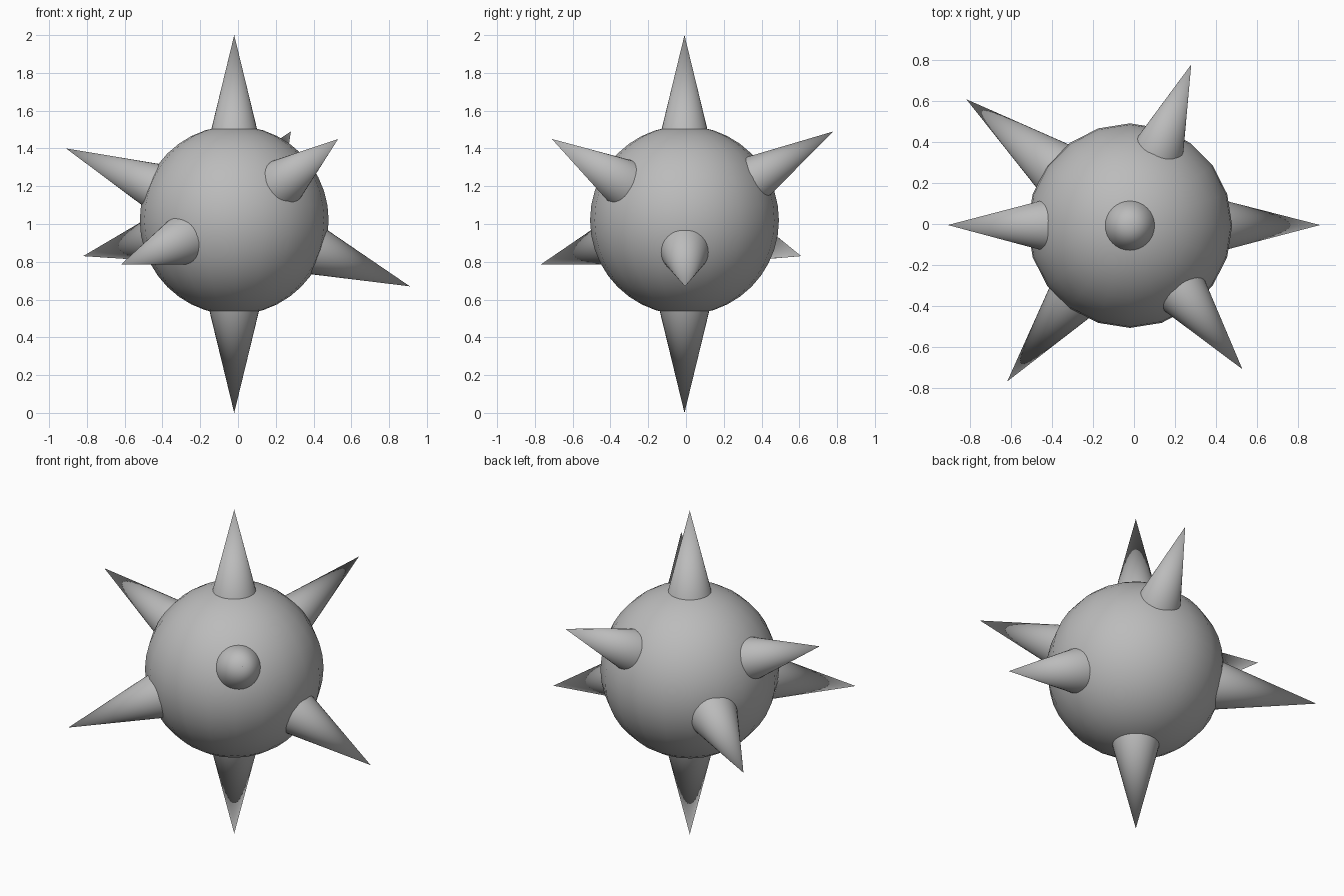
import bpy
import math
from mathutils import Vector

cube = bpy.data.objects.get("Cube")
if cube:
    bpy.data.objects.remove(cube, do_unlink=True)

# Single plain grey for the whole model
grey = bpy.data.materials.new("grey")
grey.use_nodes = True
colour = (0.5, 0.5, 0.5, 1.0)
grey.diffuse_color = colour
grey.node_tree.nodes["Principled BSDF"].inputs["Base Color"].default_value = colour

CENTRE = Vector((-0.02, -0.008, 1.02))
RADIUS = 0.5
SLOPE = 0.243   # spike radius gained per unit of length
BURIED = 0.42   # distance from the centre to each spike base


def finish(name):
    obj = bpy.context.object
    obj.name = name
    obj.data.materials.append(grey)
    bpy.ops.object.shade_smooth_by_angle(angle=math.radians(35))
    return obj


def add_spike(name, tip):
    """Cone from inside the ball out to the tip, pointing away from the centre."""
    axis = Vector(tip) - CENTRE
    length = axis.length - BURIED
    middle = CENTRE + axis.normalized() * (BURIED + length / 2)
    bpy.ops.mesh.primitive_cone_add(
        vertices=32, radius1=length * SLOPE, radius2=0, depth=length,
        location=middle, rotation=axis.to_track_quat('Z', 'Y').to_euler())
    return finish(name)


# Round body
bpy.ops.mesh.primitive_uv_sphere_add(
    segments=20, ring_count=20, radius=RADIUS, location=CENTRE)
finish("ball")

# Spikes, each given by its tip
spikes = {
    "top_spike": (CENTRE.x, CENTRE.y, 2.0),
    "bottom_spike": (CENTRE.x, CENTRE.y, 0.0),
    "upper_right_spike": (-0.91, -0.005, 1.40),
    "upper_front_left_spike": (0.53, -0.71, 1.45),
    "upper_back_left_spike": (0.28, 0.78, 1.49),
    "lower_left_spike": (0.91, -0.005, 0.67),
    "lower_front_right_spike": (-0.62, -0.77, 0.785),
    "lower_back_right_spike": (-0.82, 0.61, 0.83),
}
for name, tip in spikes.items():
    add_spike(name, tip)
